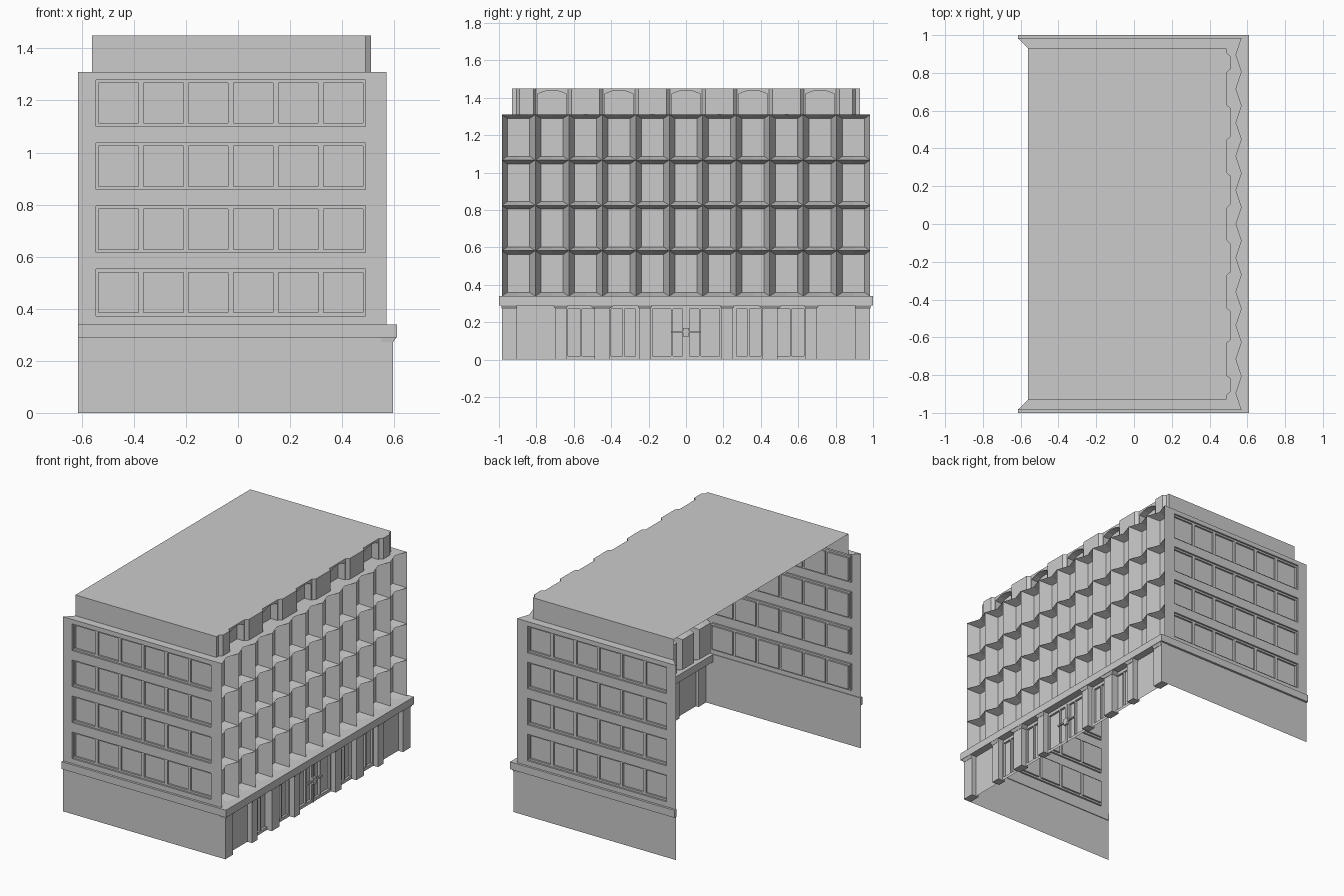
import bpy, bmesh

if "Cube" in bpy.data.objects:
    bpy.data.objects.remove(bpy.data.objects["Cube"])


def part(name, faces, mirror=False):
    """Make an object from polygons; mirror flips it across y = 0."""
    bm = bmesh.new()
    for f in faces:
        pts = [(x, -y, z) for x, y, z in reversed(f)] if mirror else f
        bm.faces.new([bm.verts.new(p) for p in pts])
    bmesh.ops.remove_doubles(bm, verts=bm.verts, dist=1e-5)
    me = bpy.data.meshes.new(name)
    bm.to_mesh(me)
    bm.free()
    ob = bpy.data.objects.new(name, me)
    bpy.context.collection.objects.link(ob)
    return ob


def rect(P, u0, u1, z0, z1, d):
    return [P(u0, z0, d), P(u1, z0, d), P(u1, z1, d), P(u0, z1, d)]


def bridge(a, b):
    n = len(a)
    return [[a[i], a[(i + 1) % n], b[(i + 1) % n], b[i]] for i in range(n)]


def wall_row(P, u0, u1, z0, z1, spans, a, b, d):
    """Wall strip at depth d with a row of openings between heights a and b."""
    f = [rect(P, u0, u1, z0, a, d), rect(P, u0, u1, b, z1, d)]
    edges = [u0] + [v for s in spans for v in s] + [u1]
    for i in range(0, len(edges), 2):
        f.append(rect(P, edges[i], edges[i + 1], a, b, d))
    return f


def pocket(P, s, a, b, d, depth, fill=True):
    o, i = rect(P, *s, a, b, d), rect(P, *s, a, b, d + depth)
    return bridge(o, i) + ([i] if fill else [])


def prism(plan, z0, z1):
    lo = [(x, y, z0) for x, y in plan]
    hi = [(x, y, z1) for x, y in plan]
    return bridge(lo, hi) + [hi, lo[::-1]]


def box(x0, x1, y0, y1, z0, z1):
    return prism([(x0, y0), (x1, y0), (x1, y1), (x0, y1)], z0, z1)


BACK, W = -0.615, 0.985
Z0, ROW, NROW = 0.34, 0.2425, 4
NB = 11
BAY = 2 * W / NB
front = lambda u, z, d: (d, u, z)
side = lambda u, z, d: (u, -W + d, z)

# side walls with recessed window bands
f = []
for r in range(NROW):
    z = Z0 + r * ROW
    a, b = z + 0.033, z + 0.212
    band = (-0.545, 0.49)
    f += wall_row(side, BACK, 0.57, z, z + ROW, [band], a, b, 0)
    f += pocket(side, band, a, b, 0, 0.012, fill=False)
    step = (band[1] - band[0]) / 6
    panes = [(band[0] + i * step + 0.01, band[0] + (i + 1) * step - 0.01) for i in range(6)]
    f += wall_row(side, *band, a, b, panes, a + 0.012, b - 0.012, 0.012)
    for p in panes:
        f += pocket(side, p, a + 0.012, b - 0.012, 0.012, 0.012)
for m, nm in ((False, "near"), (True, "far")):
    part("side_wall_" + nm, f, m)
    part("base_side_wall_" + nm, [rect(side, BACK, 0.56, 0, 0.29, 0)], m)

# egg-crate facade: splayed bays, outer edge dips in at each bay centre
f = []
GLASS, TIP, DIP = 0.485, 0.57, 0.54
for r in range(NROW):
    for c in range(NB):
        y0, z0 = -W + c * BAY, Z0 + r * ROW
        y1, z1, ym = y0 + BAY, z0 + ROW, y0 + BAY / 2
        outer = [(TIP, y0, z0), (DIP, ym, z0), (TIP, y1, z0),
                 (TIP, y1, z1), (DIP, ym, z1), (TIP, y0, z1)]
        a, b, g, h = y0 + 0.03, y1 - 0.03, z0 + 0.02, z1 - 0.02
        inner = [(GLASS, a, g), (GLASS, ym, g), (GLASS, b, g),
                 (GLASS, b, h), (GLASS, ym, h), (GLASS, a, h)]
        f += bridge(outer, inner) + [inner]
part("facade_grid", f)

# ledge on top of the main storeys
zig = [(TIP if i % 2 == 0 else DIP, -W + i * BAY / 2) for i in range(2 * NB + 1)]
ledge = [(BACK, -W)] + zig + [(BACK, W), (-0.56, 0.93), (0.43, 0.93), (0.43, -0.93), (-0.56, -0.93)]
part("upper_ledge", [[(x, y, 1.31) for x, y in ledge]])

# projecting band above the ground floor
part("belt_course", prism([(BACK, -1), (0.61, -1), (0.61, 1), (BACK, 1), (BACK, 0.98),
                           (0.485, 0.98), (0.485, -0.98), (BACK, -0.98)], 0.29, 0.34))

# ground floor front with windows and doors
half = [(0.02, 0.07), (0.08, 0.18), (0.27, 0.33), (0.34, 0.40), (0.49, 0.555), (0.565, 0.63)]
spans = [(-b, -a) for a, b in reversed(half)] + half
gf = lambda u, z, d: (0.56 - d, u, z)
f = wall_row(gf, -W, W, 0, 0.29, spans, 0.02, 0.27, 0)
for s in spans:
    f += pocket(gf, s, 0.02, 0.27, 0, 0.015)
part("ground_floor_front", f)

# pilasters with flared capitals
for i, (yc, w, cap) in enumerate([(0.945, 0.08, 0.085), (0.67, 0.06, 0.08),
                                  (0.45, 0.08, 0.13), (0.22, 0.06, 0.08)]):
    f = box(0.54, 0.595, yc - w / 2, yc + w / 2, 0, 0.272)
    lo = rect(lambda u, v, d: (u, v, d), 0.55, 0.597, yc - w / 2, yc + w / 2, 0.272)
    hi = rect(lambda u, v, d: (u, v, d), 0.55, 0.608, yc - cap / 2, yc + cap / 2, 0.29)
    f += bridge(lo, hi) + [hi, lo[::-1]]
    for m, nm in ((False, "right"), (True, "left")):
        part(f"pilaster_{nm}_{i}", f, m)

# entrance centre post and handles
part("door_post", box(0.555, 0.565, -0.004, 0.004, 0, 0.28))
part("door_handle_plate", box(0.56, 0.575, -0.016, 0.016, 0.125, 0.17))
part("door_handle_bar", box(0.562, 0.572, -0.08, 0.08, 0.145, 0.154))

# top storey: projecting plain panels alternate with arched recesses
plan = [(0.49, -0.93), (0.49, -0.905), (0.51, -0.89), (0.51, -0.815)]
centres = [-2 * BAY * 2, -2 * BAY, 0, 2 * BAY, 4 * BAY]
H = 0.085
for c in centres:
    plan += [(0.49, c - H), (0.49, c + H), (0.51, c + H + 0.018)]
    if c < centres[-1] - 0.01:
        plan.append((0.51, c + 2 * BAY - H - 0.018))
plan += [(0.51, 0.89), (0.49, 0.905), (0.49, 0.93)]
ZB, ZT = 1.31, 1.45
f = []
for (xa, ya), (xb, yb) in zip(plan, plan[1:]):
    c = (ya + yb) / 2
    if min(abs(c - k) for k in centres) > 0.01:
        f.append([(xa, ya, ZB), (xb, yb, ZB), (xb, yb, ZT), (xa, ya, ZT)])
        continue
    h = 0.078
    arch = [(h, ZB), (h, 1.42), (0.04, 1.435), (0, 1.44), (-0.04, 1.435), (-h, 1.42), (-h, ZB)]
    A = [(0.49, c + u, z) for u, z in arch]
    B = [(0.44, c + u, z) for u, z in arch]
    f.append([(0.49, yb, ZB), (0.49, yb, ZT), (0.49, ya, ZT), (0.49, ya, ZB)] + A[::-1])
    f += bridge(A, B)[:-1] + [B]
part("top_storey_front", f)
top_side = [(-0.56, -0.93, ZB), (0.49, -0.93, ZB), (0.49, -0.93, ZT), (-0.56, -0.93, ZT)]
part("top_storey_side_near", [top_side])
part("top_storey_side_far", [top_side], True)

# roof
part("roof", [[(x, y, ZT) for x, y in [(-0.56, -0.93)] + plan + [(-0.56, 0.93)]]])
